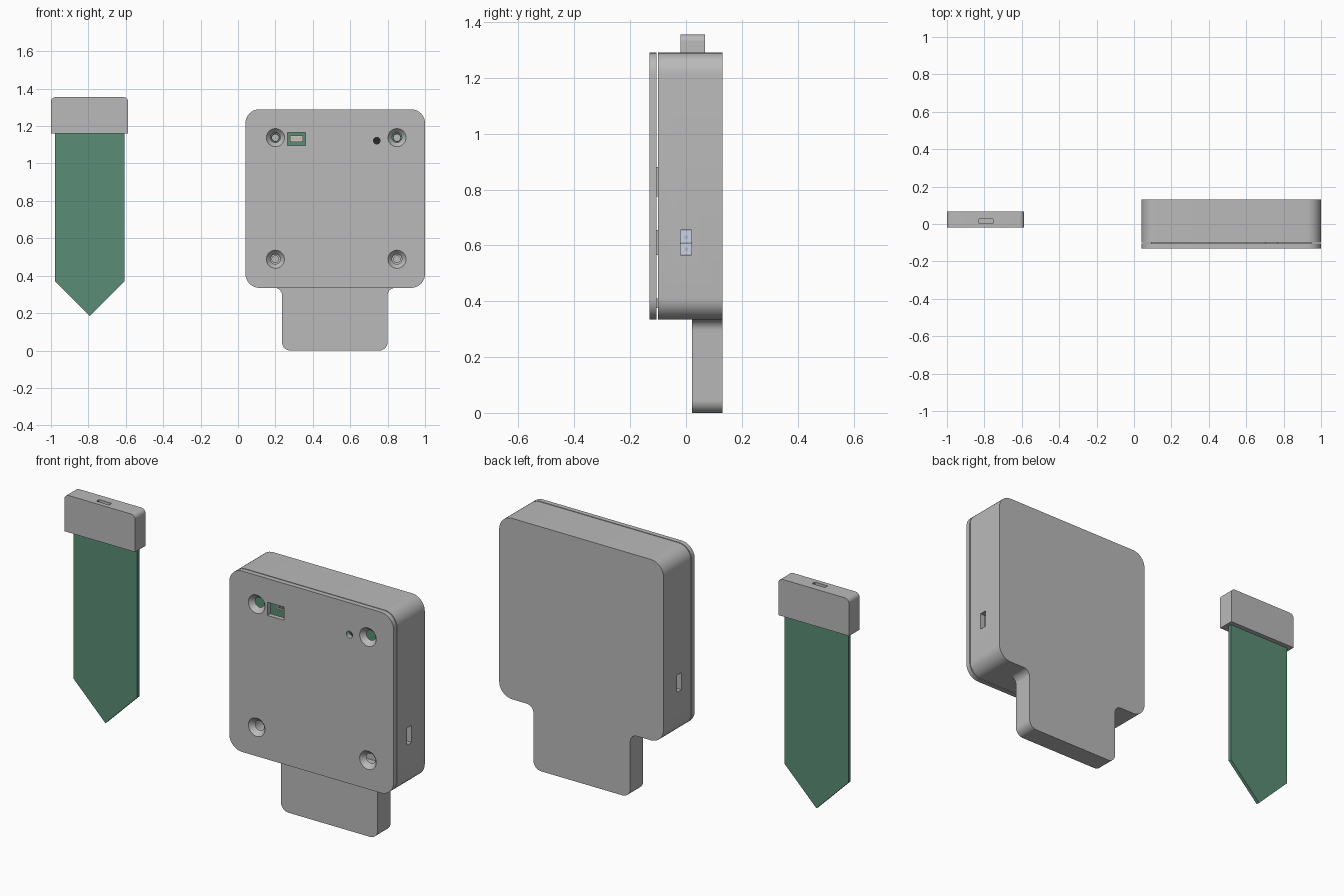
import bpy, bmesh, math
from mathutils import Vector, Matrix

if "Cube" in bpy.data.objects:
    bpy.data.objects.remove(bpy.data.objects["Cube"])


def material(name, rgb):
    m = bpy.data.materials.new(name)
    m.diffuse_color = (*rgb, 1)
    m.use_nodes = True
    m.node_tree.nodes["Principled BSDF"].inputs["Base Color"].default_value = m.diffuse_color
    return m


grey = material("case_grey", (0.49, 0.49, 0.49))
green = material("board_green", (0.10, 0.27, 0.18))
cream = material("plug_cream", (0.62, 0.6, 0.48))
pale = material("terminal_pale", (0.6, 0.66, 0.8))
dark = material("dark", (0.02, 0.02, 0.02))


def add(name, bm, mat=grey):
    bmesh.ops.recalc_face_normals(bm, faces=bm.faces)
    me = bpy.data.meshes.new(name)
    bm.to_mesh(me)
    bm.free()
    ob = bpy.data.objects.new(name, me)
    bpy.context.collection.objects.link(ob)
    me.materials.append(mat)
    return ob


def prism(name, corners, y0, y1, mat=grey, steps=10):
    """Extrude an x-z outline along y; corners are (x, z, fillet radius)."""
    pts = []
    n = len(corners)
    for i, (x, z, r) in enumerate(corners):
        p = Vector((x, z))
        if r == 0:
            pts.append(p)
            continue
        a = (Vector(corners[i - 1][:2]) - p).normalized()
        b = (Vector(corners[(i + 1) % n][:2]) - p).normalized()
        half = a.angle(b) / 2
        c = p + (a + b).normalized() * r / math.sin(half)
        start = p + a * r / math.tan(half) - c
        end = p + b * r / math.tan(half) - c
        sweep = math.atan2(start.x * end.y - start.y * end.x, start.dot(end))
        for k in range(steps + 1):
            pts.append(c + Matrix.Rotation(sweep * k / steps, 2) @ start)
    bm = bmesh.new()
    face = bm.faces.new([bm.verts.new((p.x, y0, p.y)) for p in pts])
    ext = bmesh.ops.extrude_face_region(bm, geom=[face])
    bmesh.ops.translate(bm, vec=(0, y1 - y0, 0),
                        verts=[v for v in ext["geom"] if isinstance(v, bmesh.types.BMVert)])
    return add(name, bm, mat)


def rect(x0, x1, z0, z1, r=0.0, r_bottom=None):
    rb = r if r_bottom is None else r_bottom
    return [(x0, z0, rb), (x1, z0, rb), (x1, z1, r), (x0, z1, r)]


def box(name, x0, x1, y0, y1, z0, z1, mat=grey):
    return prism(name, rect(x0, x1, z0, z1), y0, y1, mat)


def cone(name, x, z, y0, y1, r0, r1, mat=grey):
    bm = bmesh.new()
    bmesh.ops.create_cone(bm, cap_ends=True, segments=32, radius1=r0, radius2=r1, depth=y1 - y0)
    bm.transform(Matrix.Translation((x, (y0 + y1) / 2, z)) @ Matrix.Rotation(-math.pi / 2, 4, 'X'))
    return add(name, bm, mat)


def boolean(ob, others, op='DIFFERENCE'):
    bpy.context.view_layer.objects.active = ob
    for o in others:
        m = ob.modifiers.new("cut", 'BOOLEAN')
        m.operation, m.object, m.solver = op, o, 'EXACT'
        bpy.ops.object.modifier_apply(modifier=m.name)
        bpy.data.objects.remove(o)


screws = [(x, z) for x in (0.2, 0.85) for z in (0.488, 1.138)]

# Case body: hollow tray with a lower tab and a port in both side walls
body = prism("case_body", rect(0.04, 1.0, 0.335, 1.29, 0.075), -0.10, 0.13)
tab = prism("tab", [(0.235, 0, 0.045), (0.80, 0, 0.045), (0.80, 0.335, 0.04), (0.9, 0.335, 0),
                    (0.9, 0.37, 0), (0.13, 0.37, 0), (0.13, 0.335, 0), (0.235, 0.335, 0.04)],
            0.022, 0.13)
boolean(body, [tab], 'UNION')
boolean(body, [prism("cavity", rect(0.07, 0.97, 0.365, 1.26, 0.045), -0.2, 0.10),
               box("port_cutter", -0.1, 1.1, -0.02, 0.02, 0.565, 0.655)])

# Lid with countersunk screw holes, plug window and indicator hole
lid = prism("case_lid", rect(0.04, 1.0, 0.335, 1.29, 0.075), -0.13, -0.105)
boolean(lid, [cone("sink", x, z, -0.1305, -0.104, 0.049, 0.025) for x, z in screws])
boolean(lid, [box("window", 0.264, 0.36, -0.2, 0, 1.095, 1.165),
              cone("light_hole", 0.742, 1.122, -0.2, 0, 0.018, 0.018)])

# Circuit board inside the case
board = box("case_board", 0.12, 0.92, -0.05, -0.035, 0.68, 1.22, green)
boolean(board, [cone("hole", x, z, -0.1, 0.0, 0.02, 0.02) for x, z in screws if z > 1])
box("plug", 0.278, 0.348, -0.08, -0.05, 1.115, 1.15, cream)
for i in range(3):
    box("plug_pin", 0.29 + 0.018 * i, 0.30 + 0.018 * i, -0.086, -0.08, 1.125, 1.14)
cone("indicator", 0.742, 1.122, -0.09, -0.05, 0.025, 0.025, dark)

# Two-way terminal behind the side ports
for z in (0.567, 0.611):
    box("terminal", 0.16, 0.88, -0.02, 0.02, z, z + 0.042, pale)
    for x in (0.155, 0.88):
        box("terminal_pin", x, x + 0.005, -0.005, 0.008, z + 0.012, z + 0.025, grey)

# Screw bosses
for x, z in screws:
    boss = cone("screw_boss", x, z, -0.035, 0.105, 0.04, 0.04)
    boolean(boss, [cone("bore", x, z, -0.1, 0.08, 0.018, 0.018)])

# Spacers that carry the lid off the body
for x0, x1, z0, z1 in ((0.09, 0.95, 0.375, 0.41),
                       (0.70, 0.77, 0.565, 0.655), (0.70, 0.77, 0.775, 0.88)):
    box("lid_spacer", x0, x1, -0.105, -0.05, z0, z1)

# Pointed probe board
prism("probe_board", [(-0.792, 0.185, 0), (-0.606, 0.37, 0), (-0.606, 1.2, 0),
                      (-0.978, 1.2, 0), (-0.978, 0.37, 0)], 0.025, 0.043, green)

# Probe cap with a socket slot on top
cap = prism("probe_cap", rect(-1.0, -0.587, 1.16, 1.355, 0.025, 0), -0.02, 0.068)
boolean(cap, [box("slot", -0.83, -0.755, 0.004, 0.026, 1.31, 1.4)])

for ob in bpy.data.objects:
    bpy.ops.object.select_all(action='DESELECT')
    ob.select_set(True)
    bpy.context.view_layer.objects.active = ob
    bpy.ops.object.shade_smooth_by_angle(angle=math.radians(30))
